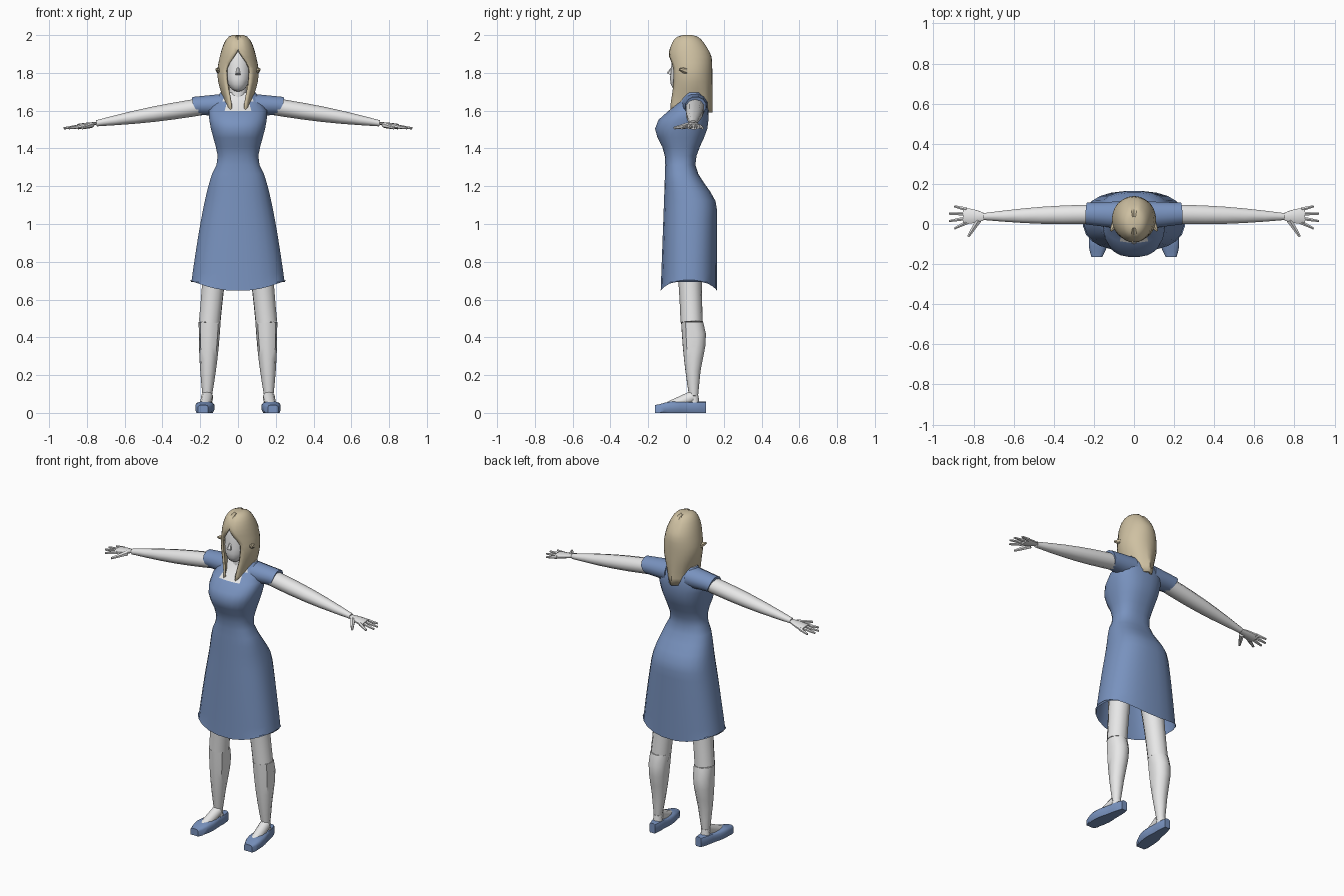
import bpy, bmesh, math
from mathutils import Vector

cube = bpy.data.objects.get("Cube")
if cube:
    bpy.data.objects.remove(cube)


def material(name, rgb):
    mat = bpy.data.materials.new(name)
    mat.use_nodes = True
    mat.diffuse_color = (*rgb, 1)
    mat.node_tree.nodes["Principled BSDF"].inputs["Base Color"].default_value = (*rgb, 1)
    return mat


skin = material("pale skin", (.8, .8, .8))
cloth = material("blue cloth", (.19, .29, .52))
blond = material("blond hair", (.62, .53, .36))


def ease(low, high, value):
    """Smooth step from zero at low to one at high."""
    part = min(1, max(0, (value - low) / (high - low)))
    return part * part * (3 - 2 * part)


def mix(first, last, part):
    return first + (last - first) * part


def finish(name, bm, materials, mirrored=False):
    """Turn a bmesh into a smooth shaded object, optionally mirrored in x."""
    bmesh.ops.recalc_face_normals(bm, faces=bm.faces)
    mesh = bpy.data.meshes.new(name)
    bm.to_mesh(mesh)
    bm.free()
    for mat in materials:
        mesh.materials.append(mat)
    part = bpy.data.objects.new(name, mesh)
    bpy.context.collection.objects.link(part)
    bpy.ops.object.select_all(action='DESELECT')
    part.select_set(True)
    bpy.context.view_layer.objects.active = part
    bpy.ops.object.shade_smooth_by_angle(angle=math.radians(40))
    if mirrored:
        part.modifiers.new("mirror", 'MIRROR').use_mirror_merge = False
    return part


def skin_loops(bm, loops, closed=True):
    """Bridge successive rows of points with quads and return the rows of vertices."""
    rows = [[bm.verts.new(point) for point in loop] for loop in loops]
    for row, following in zip(rows, rows[1:]):
        for i in range(len(row) if closed else len(row) - 1):
            j = (i + 1) % len(row)
            bm.faces.new((row[i], row[j], following[j], following[i]))
    return rows


def oval(sides, power=1):
    """Unit outline, squarer as the power falls."""
    for i in range(sides):
        turn = math.tau * (i + .5) / sides
        c, s = math.cos(turn), math.sin(turn)
        yield math.copysign(abs(c) ** power, c), math.copysign(abs(s) ** power, s)


def limb(start, end, thick, thin, bulge=0, flat=1, sides=10, steps=6):
    """Capped limb that tapers between two points and may swell in the middle."""
    start, end = Vector(start), Vector(end)
    turn = (end - start).to_track_quat('Z', 'Y')
    loops = []
    for i in range(steps + 1):
        t = i / steps
        radius = mix(thick, thin, t) + bulge * math.sin(math.pi * t)
        centre = start.lerp(end, t)
        loops.append([centre + turn @ Vector((a, b * flat, 0)) * radius for a, b in oval(sides)])
    bm = bmesh.new()
    rows = skin_loops(bm, loops)
    bm.faces.new(rows[0])
    bm.faces.new(rows[-1])
    return bm


# Dress: flared skirt, narrow waist, full bust and rounded shoulders
hem, waist, shoulder = .645, 1.32, 1.695
loops = []
for i in range(23):
    z = mix(hem, shoulder, i / 22)
    if z < waist:
        drop = (waist - z) / (waist - hem)
        width = .105 + .15 * drop ** .6
        front = -.11 - .025 * drop
        back = .05 + .115 * ease(0, .35, drop)
    else:
        rise = (z - waist) / (shoulder - waist)
        width = .105 + .05 * ease(0, .7, rise) - .06 * ease(.75, 1, rise)
        bust = math.exp(-((rise - .48) / .22) ** 2)
        front = -.11 - .055 * bust + .1 * ease(.6, 1, rise)
        back = .05 + .07 * ease(0, .6, rise) - .035 * ease(.8, 1, rise)
    middle, depth = (front + back) / 2, (back - front) / 2
    loops.append([(width * a, middle + depth * b, z) for a, b in oval(24, .82)])
bm = bmesh.new()
rows = skin_loops(bm, loops)
bm.faces.new(rows[-1])
for v in rows[0]:
    # The hem rises towards the sides
    v.co.z += .9 * v.co.x ** 2
for face in bm.faces:
    centre = face.calc_center_median()
    # Open neckline
    if centre.z > 1.59 and abs(centre.x) < .075 and (centre.y < .03 or centre.z > 1.69):
        face.material_index = 1
finish("dress", bm, [cloth, skin])

# Cap sleeves, cut on a slant
bm = limb((.07, .045, 1.63), (.24, .052, 1.625), .07, .056, flat=.88, sides=12)
for v in bm.verts:
    v.co.x -= .45 * max(0, 1.645 - v.co.z) * ease(.1, .2, v.co.x)
finish("sleeves", bm, [cloth], True)

# Arms, palms and digits
wrist = Vector((.75, .037, 1.533))
finish("arms", limb((.15, .05, 1.628), wrist, .05, .018, .011, .9), [skin], True)
finish("palms", limb(wrist, (.85, .04, 1.515), .02, .042, .005, .35), [skin], True)
for i, name in enumerate(["index", "middle", "ring", "little"]):
    spread = i - 1.5
    knuckle = (.835, .04 + .022 * spread, 1.517)
    tip = (.925 - .013 * spread ** 2, .033 + .037 * spread, 1.507)
    finish(name + "_finger", limb(knuckle, tip, .011, .006, sides=6, steps=2), [skin], True)
finish("thumb", limb((.775, .018, 1.524), (.826, -.062, 1.508), .016, .007, sides=6, steps=2), [skin], True)

# Legs and feet
hip, knee, ankle = (.1, .01, 1), (.15, .03, .48), (.163, .04, .09)
finish("thighs", limb(hip, knee, .085, .059, -.008), [skin], True)
bm = limb(ankle, knee, .025, .058, .006)
for v in bm.verts:
    # Calf muscle swells at the back
    v.co.y += .022 * ease(.2, .4, v.co.z) * ease(.52, .4, v.co.z) * (v.co.y > .03)
finish("calves", bm, [skin], True)
finish("ankles", limb((.163, .045, .02), ankle, .03, .026, steps=2), [skin], True)
finish("feet", limb((.163, .035, .085), (.174, -.09, .03), .032, .03), [skin], True)

# Flat shoes with slightly turned out toes
loops = []
for i in range(11):
    t = i / 10
    rounding = max(.55, (1 - abs(2 * t - 1) ** 4) ** .5)
    width = rounding * mix(.037, .05, ease(.3, .6, t))
    tall = .03 - .009 * ease(.7, 1, t)
    centre = mix(.158, .185, t)
    loops.append([(centre + width * a, mix(.105, -.165, t), tall + tall * b) for a, b in oval(12, .6)])
bm = bmesh.new()
rows = skin_loops(bm, loops)
bm.faces.new(rows[0])
bm.faces.new(rows[-1])
for v in bm.verts:
    if v.co.z < .015:
        v.co.z = 0
finish("shoes", bm, [cloth], True)

# Head with a forward chin, on a plain neck
finish("neck", limb((0, .03, 1.6), (0, .02, 1.79), .055, .042), [skin])
bm = bmesh.new()
bmesh.ops.create_uvsphere(bm, u_segments=16, v_segments=12, radius=1)
for v in bm.verts:
    v.co = Vector((v.co.x * .075, v.co.y * .088, v.co.z * .135)) + Vector((0, .01, 1.835))
    v.co.y -= .35 * max(0, 1.82 - v.co.z)
finish("head", bm, [skin])
finish("nose", limb((0, -.068, 1.835), (0, -.09, 1.793), .005, .014, sides=6, steps=2), [skin])
finish("lips", limb((-.02, -.07, 1.752), (.02, -.07, 1.752), .003, .003, .006, sides=8), [skin])

# Long hair: a domed crown that opens over the face and narrows to the tips
loops = []
steps = 24
for i in range(15):
    fall = (i / 14) ** 1.5
    z = 2 - .41 * fall
    width = .11 * min(1, fall / .45 + .01) ** .28 - .045 * ease(.5, 1, fall)
    depth = .114 * min(1, fall / .25 + .01) ** .3 + .008 * ease(.6, 1, fall)
    middle = mix(.008, .025, ease(0, .4, fall)) - .01 * ease(.6, 1, fall)
    gap = .63 * ease(.15, .45, fall)
    loop = []
    for j in range(steps + 1):
        turn = mix(gap, math.tau - gap, j / steps)
        # Shallow locks deepen towards the tips
        lock = 1 + .035 * math.cos(turn * 8) * ease(.5, 1, fall)
        x, y = width * lock * math.sin(turn), middle - depth * lock * math.cos(turn)
        # A crease follows the parting
        crease = .012 * ease(.01, 0, abs(x)) * ease(.3, .1, fall)
        loop.append((x, y, z - crease))
    loops.append(loop)
bm = bmesh.new()
rows = skin_loops(bm, loops, closed=False)
bm.faces.new(rows[0][:-1])
bmesh.ops.remove_doubles(bm, verts=bm.verts, dist=.0005)
hair = finish("hair", bm, [blond])
hair.modifiers.new("thickness", 'SOLIDIFY').thickness = .012

# Small locks tucked over the ears
finish("ear_locks", limb((.095, 0, 1.81), (.115, -.035, 1.82), .02, .006, sides=6, steps=2), [blond], True)
